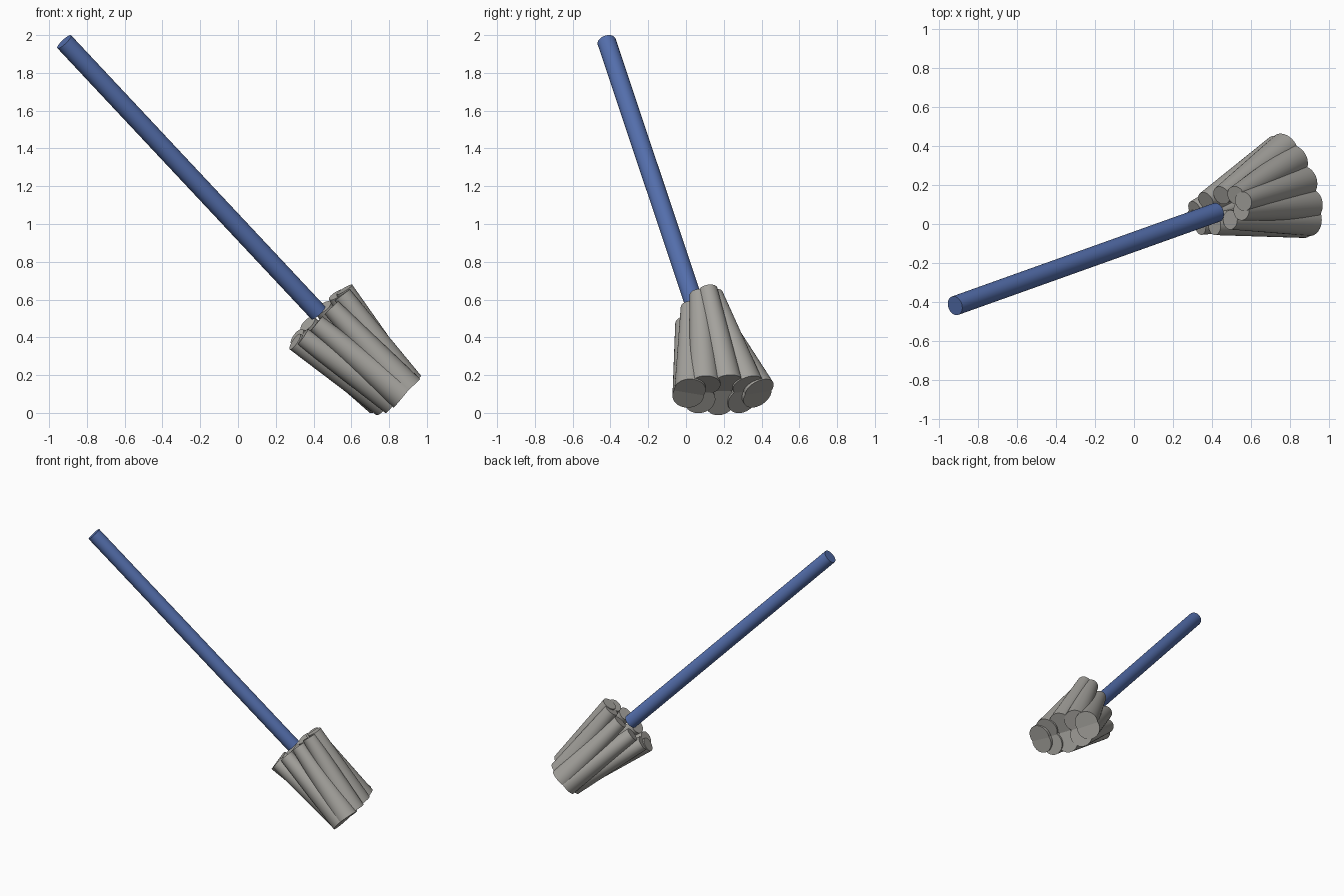
import bpy
import math
from mathutils import Vector

cube = bpy.data.objects.get("Cube")
if cube:
    bpy.data.objects.remove(cube, do_unlink=True)


def make_material(name, rgb):
    mat = bpy.data.materials.new(name)
    mat.use_nodes = True
    mat.diffuse_color = (*rgb, 1)
    mat.node_tree.nodes["Principled BSDF"].inputs["Base Color"].default_value = (*rgb, 1)
    return mat


def rod(name, start, end, r_start, r_end, mat):
    """Closed, smooth-sided tapered cylinder between two points."""
    span = end - start
    bpy.ops.mesh.primitive_cone_add(
        vertices=32, radius1=r_start, radius2=r_end, depth=span.length,
        location=(start + end) / 2,
        rotation=span.to_track_quat('Z', 'Y').to_euler())
    obj = bpy.context.object
    obj.name = name
    obj.data.materials.append(mat)
    bpy.ops.object.shade_smooth_by_angle(angle=math.radians(40))
    return obj


blue = make_material("handle blue", (0.09, 0.16, 0.42))
grey = make_material("strand grey", (0.37, 0.36, 0.335))

# Long leaning handle
handle_top = Vector((-0.92, -0.42, 1.965))
handle_end = Vector((0.425, 0.06, 0.53))
rod("handle", handle_top, handle_end, 0.05, 0.05, blue)

# Axes across the handle: one level, one rising
axis = (handle_end - handle_top).normalized()
level = Vector((-axis.y, axis.x, 0)).normalized()
rising = level.cross(axis)
if rising.z < 0:
    rising.negate()

# Ring of flaring strands: tall oval at the top, wide oval at the bottom
top_centre = Vector((0.432, 0.07, 0.515))
bottom_centre = Vector((0.825, 0.2, 0.107))
count = 10
for i in range(count):
    a = 2 * math.pi * i / count
    across, up = level * math.sin(a), rising * math.cos(a)
    top = top_centre + across * 0.07 + up * 0.195
    bottom = bottom_centre + across * 0.205 + up * 0.07
    rod(f"strand_{i + 1}", top, bottom, 0.05, 0.083, grey)
